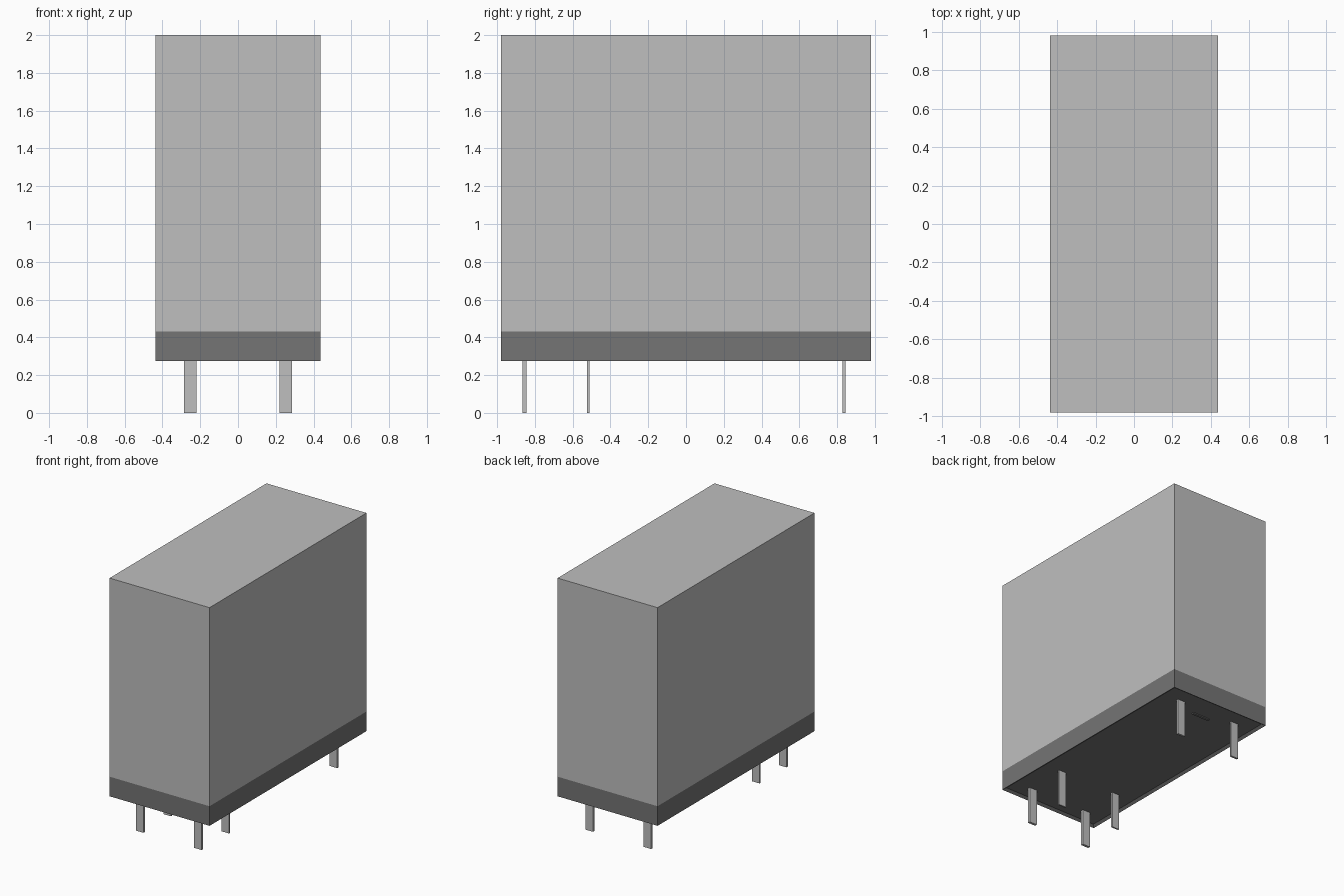
import bpy
import bmesh
from mathutils import Matrix, Vector

if "Cube" in bpy.data.objects:
    bpy.data.objects.remove(bpy.data.objects["Cube"], do_unlink=True)


def make_material(name, value):
    mat = bpy.data.materials.new(name)
    mat.use_nodes = True
    colour = (value, value, value, 1.0)
    mat.diffuse_color = colour
    bsdf = next(n for n in mat.node_tree.nodes if n.type == 'BSDF_PRINCIPLED')
    bsdf.inputs["Base Color"].default_value = colour
    return mat


light_grey = make_material("light grey", 0.52)
dark_grey = make_material("dark grey", 0.178)


def make_box(name, low, high, mat, edit=None):
    """Box between two corners; edit may reshape its bmesh."""
    low, high = Vector(low), Vector(high)
    bm = bmesh.new()
    bmesh.ops.create_cube(bm, size=1.0, matrix=Matrix.Translation((low + high) / 2)
                          @ Matrix.Diagonal((*(high - low), 1.0)))
    if edit:
        edit(bm)
    mesh = bpy.data.meshes.new(name)
    bm.to_mesh(mesh)
    bm.free()
    mesh.materials.append(mat)
    obj = bpy.data.objects.new(name, mesh)
    bpy.context.collection.objects.link(obj)
    return obj


HALF_X, HALF_Y = 0.437, 0.98
BASE_Z, SEAM_Z, TOP_Z = 0.275, 0.43, 2.0
RIM, RECESS = 0.03, 0.015


def recess_underside(bm):
    bm.normal_update()
    under = min(bm.faces, key=lambda f: f.calc_center_median().z)
    bmesh.ops.inset_region(bm, faces=[under], thickness=RIM)
    bmesh.ops.translate(bm, verts=under.verts, vec=(0, 0, RECESS))


# Housing: tall cover on a flush base with a shallow recess underneath
make_box("cover", (-HALF_X, -HALF_Y, SEAM_Z), (HALF_X, HALF_Y, TOP_Z), light_grey)
make_box("base", (-HALF_X, -HALF_Y, BASE_Z), (HALF_X, HALF_Y, SEAM_Z), dark_grey,
         recess_underside)

# Small raised bar on the underside between the back pins
floor_z = BASE_Z + RECESS
make_box("underside_bar", (-0.075, 0.75, floor_z - 0.008), (0.075, 0.77, floor_z + 0.01),
         dark_grey)

# Three pairs of flat pins: row name, y position, thickness
for row, y, thick in (("front", -0.855, 0.02), ("middle", -0.517, 0.012),
                      ("back", 0.837, 0.016)):
    for side, x in (("right", -0.254), ("left", 0.254)):
        make_box(f"{row}_{side}_pin", (x - 0.033, y - thick / 2, 0),
                 (x + 0.033, y + thick / 2, floor_z + 0.02), light_grey)
